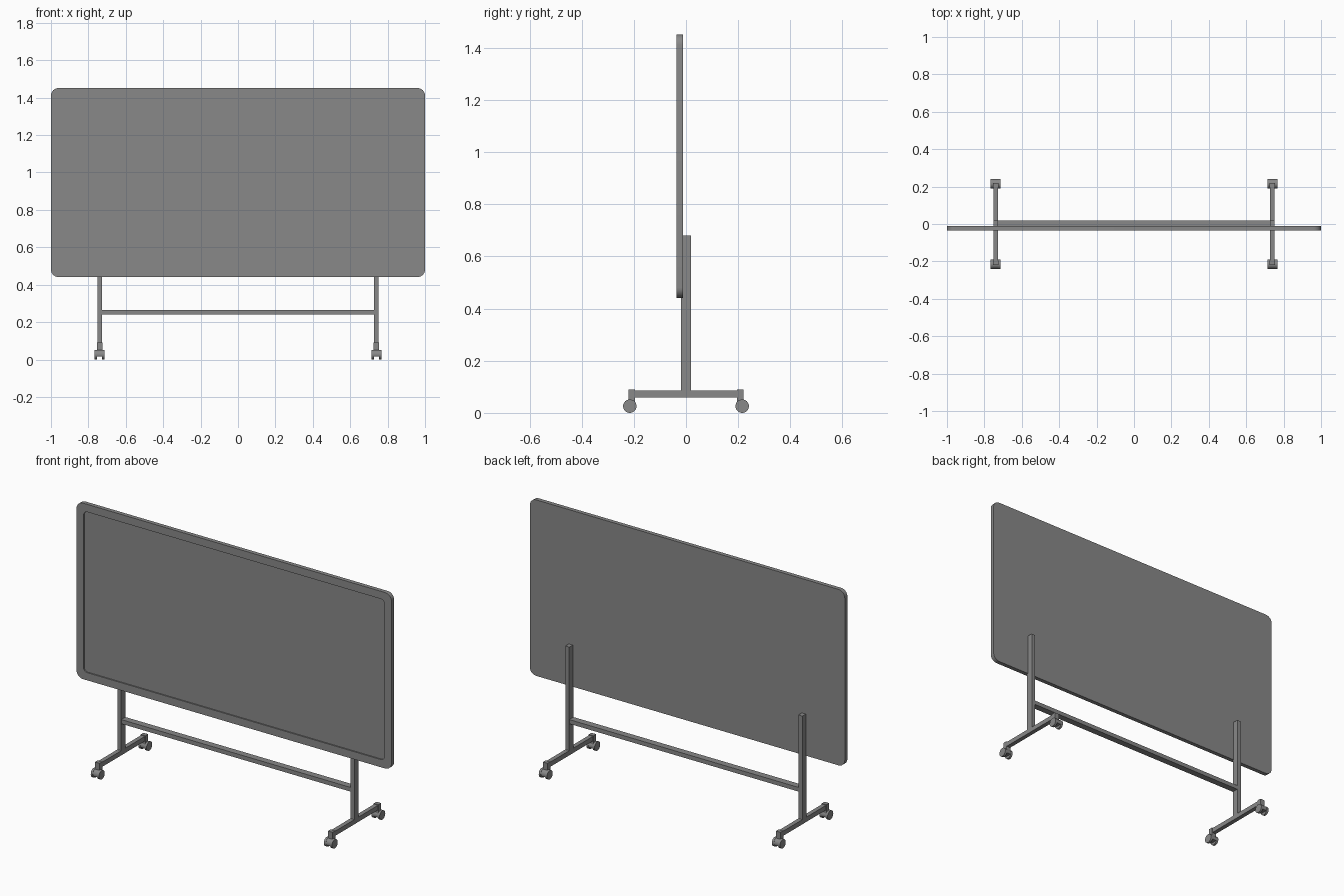
import bpy, bmesh
from math import sin, cos, pi
from mathutils import Matrix, Vector

cube = bpy.data.objects.get("Cube")
if cube:
    bpy.data.objects.remove(cube, do_unlink=True)

grey = bpy.data.materials.new("mid_grey")
grey.use_nodes = True
colour = (0.25, 0.25, 0.25, 1)
grey.diffuse_color = colour
grey.node_tree.nodes["Principled BSDF"].inputs["Base Color"].default_value = colour


def add_object(name, bm, smooth=False):
    bmesh.ops.recalc_face_normals(bm, faces=bm.faces)
    mesh = bpy.data.meshes.new(name)
    bm.to_mesh(mesh)
    bm.free()
    mesh.materials.append(grey)
    obj = bpy.data.objects.new(name, mesh)
    bpy.context.collection.objects.link(obj)
    if smooth:
        bpy.ops.object.select_all(action="DESELECT")
        obj.select_set(True)
        bpy.context.view_layer.objects.active = obj
        bpy.ops.object.shade_smooth_by_angle()
    return obj


def box(name, low, high):
    bm = bmesh.new()
    low, high = Vector(low), Vector(high)
    scale = Matrix.Diagonal((*(high - low), 1))
    bmesh.ops.create_cube(bm, size=1, matrix=Matrix.Translation((low + high) / 2) @ scale)
    return add_object(name, bm)


def wheel(name, centre, radius, width, floor=None):
    """Disc with its axle along x, optionally cut flat at a floor height."""
    bm = bmesh.new()
    turn = Matrix.Translation(centre) @ Matrix.Rotation(pi / 2, 4, "Y")
    bmesh.ops.create_cone(bm, cap_ends=True, segments=32, radius1=radius,
                          radius2=radius, depth=width, matrix=turn)
    if floor is not None:
        cut = bmesh.ops.bisect_plane(bm, geom=bm.verts[:] + bm.edges[:] + bm.faces[:],
                                     plane_co=(0, 0, floor), plane_no=(0, 0, -1),
                                     clear_outer=True)
        edges = [e for e in cut["geom_cut"] if isinstance(e, bmesh.types.BMEdge)]
        bmesh.ops.contextual_create(bm, geom=edges)
    return add_object(name, bm, smooth=True)


def rounded_loop(bm, half_x, half_z, radius, y, mid_z, steps=8):
    verts = []
    for corner, (sx, sz) in enumerate([(1, 1), (-1, 1), (-1, -1), (1, -1)]):
        for i in range(steps + 1):
            a = (corner + i / steps) * pi / 2
            verts.append(bm.verts.new((sx * (half_x - radius) + radius * cos(a), y,
                                       mid_z + sz * (half_z - radius) + radius * sin(a))))
    return verts


# Board: rounded slab with a raised rim around a recessed writing surface
bm = bmesh.new()
mid_z, half_z, rim = 0.946, 0.505, 0.044
loops = [rounded_loop(bm, 1, half_z, 0.04, -0.012, mid_z),
         rounded_loop(bm, 1, half_z, 0.04, -0.036, mid_z),
         rounded_loop(bm, 1 - rim, half_z - rim, 0.025, -0.036, mid_z),
         rounded_loop(bm, 1 - rim, half_z - rim, 0.025, -0.029, mid_z)]
for first, second in zip(loops, loops[1:]):
    for i in range(len(first)):
        j = (i + 1) % len(first)
        bm.faces.new((first[i], first[j], second[j], second[i]))
bm.faces.new(loops[0])
bm.faces.new(loops[-1])
add_object("board", bm, smooth=True)

# Crossbar between the posts
box("crossbar", (-0.73, -0.019, 0.24), (0.73, 0.019, 0.264))

# Stand on each side: post, foot and two twin-wheel casters
for side, x in (("left", 0.74), ("right", -0.74)):
    box(side + "_post", (x - 0.0125, -0.02, 0.085), (x + 0.0125, 0.02, 0.68))
    box(side + "_foot", (x - 0.0125, -0.2, 0.059), (x + 0.0125, 0.2, 0.086))
    for end, s in (("front", -1), ("back", 1)):
        name = f"{side}_{end}_"
        y = s * 0.2155
        ya, yb = sorted((s * 0.195, s * 0.22))
        box(name + "caster_stem", (x - 0.0145, ya, 0.04), (x + 0.0145, yb, 0.09))
        wheel(name + "caster_hood", (x, y, 0.0258), 0.0245, 0.028, floor=0.017)
        for label, dx in (("inner", -0.02), ("outer", 0.02)):
            dx = dx if x > 0 else -dx
            wheel(name + label + "_wheel", (x + dx, y, 0.0258), 0.0258, 0.0125)
